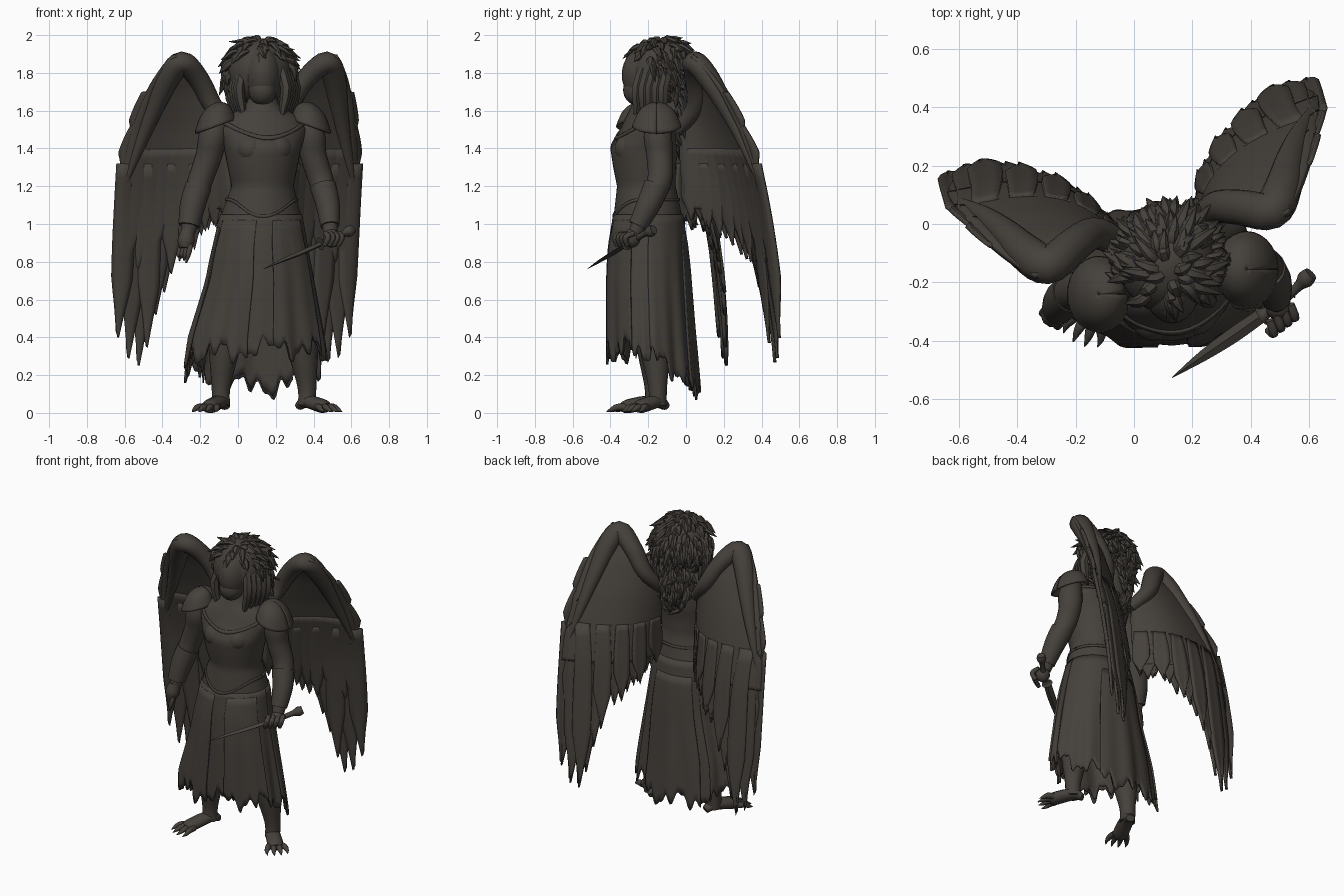
import bpy, bmesh, random
from math import sin, cos, pi, radians
from mathutils import Vector

random.seed(4)
cube = bpy.data.objects.get("Cube")
if cube:
    bpy.data.objects.remove(cube, do_unlink=True)

stone = bpy.data.materials.new("dark_stone")
stone.use_nodes = True
stone.diffuse_color = (0.06, 0.052, 0.044, 1)
stone.node_tree.nodes["Principled BSDF"].inputs["Base Color"].default_value = stone.diffuse_color


# ---------- helpers ----------
def lookup(table, key):
    """Linear interpolation in rows sorted by rising first entry."""
    if key <= table[0][0]:
        return table[0][1:]
    for a, b in zip(table, table[1:]):
        if key <= b[0]:
            t = (key - a[0]) / (b[0] - a[0])
            return [p + (q - p) * t for p, q in zip(a[1:], b[1:])]
    return table[-1][1:]


def spline(points, t):
    """Catmull-Rom point through tuples of any length."""
    last = len(points) - 1
    i = min(int(t * last), last - 1)
    f = t * last - i
    around = [points[min(max(i + k, 0), last)] for k in (-1, 0, 1, 2)]
    return [b + 0.5 * f * (c - a + f * (2 * a - 5 * b + 4 * c - d + f * (3 * (b - c) + d - a)))
            for a, b, c, d in zip(*around)]


def build(name, patches, nu, nv, closed=True, thick=0.0):
    """Make one object from surface functions f(u, v)."""
    bm = bmesh.new()
    for f in patches:
        cols = nu if closed else nu + 1
        rows = [[bm.verts.new(f(i / nu, j / nv)) for i in range(cols)] for j in range(nv + 1)]
        for low, high in zip(rows, rows[1:]):
            for i in range(nu):
                k = (i + 1) % cols
                bm.faces.new((low[i], low[k], high[k], high[i]))
        if closed:
            bm.faces.new(rows[0][::-1])
            bm.faces.new(rows[-1])
    bmesh.ops.recalc_face_normals(bm, faces=bm.faces[:])
    mesh = bpy.data.meshes.new(name)
    bm.to_mesh(mesh)
    bm.free()
    obj = bpy.data.objects.new(name, mesh)
    bpy.context.collection.objects.link(obj)
    mesh.materials.append(stone)
    if thick:
        mod = obj.modifiers.new("thickness", "SOLIDIFY")
        mod.thickness, mod.offset = thick, 0
    bpy.ops.object.select_all(action="DESELECT")
    obj.select_set(True)
    bpy.context.view_layer.objects.active = obj
    bpy.ops.object.shade_smooth_by_angle(angle=radians(45))


def tube(points, flat=1.0):
    """Tapered limb through (x, y, z, radius) points."""
    run = Vector(points[-1][:3]) - Vector(points[0][:3])
    ref = Vector((0, 0, 1)) if abs(run.z) < 0.6 * run.length else Vector((0, 1, 0))

    def f(u, v):
        x, y, z, r = spline(points, v)
        way = Vector(spline(points, min(v + 0.02, 1))[:3]) - Vector(spline(points, max(v - 0.02, 0))[:3])
        side = way.cross(ref).normalized()
        up = side.cross(way).normalized()
        return Vector((x, y, z)) + max(r, 0.001) * (side * cos(2 * pi * u) + up * flat * sin(2 * pi * u))
    return f


def ball(centre, size):
    def f(u, v):
        a, b = 2 * pi * u, pi * min(max(v, 0.01), 0.99)
        return Vector(centre) + Vector((size[0] * sin(b) * cos(a), size[1] * sin(b) * sin(a), size[2] * cos(b)))
    return f


# ---------- torso and dress ----------
BODY = [(0.1, 0.1, -0.175, 0.385, 0.23), (0.4, 0.1, -0.19, 0.345, 0.22), (0.7, 0.12, -0.2, 0.275, 0.21),
        (0.9, 0.12, -0.2, 0.24, 0.2), (1.02, 0.12, -0.2, 0.22, 0.185), (1.2, 0.13, -0.21, 0.165, 0.155),
        (1.3, 0.13, -0.22, 0.185, 0.165), (1.4, 0.13, -0.22, 0.205, 0.18), (1.5, 0.13, -0.195, 0.24, 0.15),
        (1.57, 0.13, -0.19, 0.2, 0.125), (1.62, 0.13, -0.19, 0.09, 0.1), (1.72, 0.13, -0.19, 0.06, 0.065)]


def body_point(a, z, off=0.0):
    cx, cy, rx, ry = lookup(BODY, z)
    fold = max(0, min(1, (1.0 - z) / 0.7))
    k = 1 + fold * (0.03 * sin(9 * a) + 0.02 * sin(16 * a + 1))
    x, y = (rx * k + off) * cos(a), (ry * k + off) * sin(a)
    yaw = radians(10) * max(0, min(1, (z - 0.9) / 0.4))
    return Vector((cx + x * cos(yaw) - y * sin(yaw), cy + x * sin(yaw) + y * cos(yaw), z))


def panel(start, end, top, lift, off):
    """Cloth panel over an arc of the body, with a ragged hem."""
    def f(u, v):
        a = radians(start + (end - start) * u)
        hem = 0.34 - 0.15 * max(0, sin(a) + 0.25) + lift + 0.035 * sin(8 * a) + 0.03 * sin(21 * a + 1) + 0.02 * sin(37 * a)
        return body_point(a, top + (hem - top) * v, off * min(1, 4 * v))
    return f


build("torso", [lambda u, v: body_point(2 * pi * u, 0.9 + 0.82 * v)], 40, 30)
build("skirt", [panel(0, 360, 1.05, 0, 0.0)], 140, 18, False, 0.012)
build("skirt_flaps", [panel(205, 262, 1.02, -0.02, 0.012), panel(284, 335, 1.02, 0.0, 0.012),
                      panel(60, 125, 0.95, -0.02, 0.01), panel(135, 200, 0.98, -0.03, 0.01)], 36, 14, False, 0.012)
build("bust", [ball((0.065, -0.3, 1.4), (0.085, 0.1, 0.085)),
               ball((0.21, -0.28, 1.4), (0.085, 0.1, 0.085))], 20, 12)


def collar(u, v):
    a = 2 * pi * u
    return body_point(a, 1.535 - 0.08 * max(0, -sin(a)) ** 3 + 0.02 * (v - 0.5), 0.002)


def girdle(u, v):
    a = 2 * pi * u
    return body_point(a, 1.13 - 0.09 * max(0, -sin(a)) ** 4 + 0.015 * (v - 0.5), 0.002)


build("collar", [collar], 48, 2, False, 0.01)
build("girdle", [girdle], 48, 2, False, 0.01)

# ---------- head and hair ----------
build("head", [ball((0.13, -0.205, 1.79), (0.1, 0.135, 0.155)),
               ball((0.13, -0.248, 1.71), (0.075, 0.085, 0.085))], 24, 16)
MASSES = [((0.115, -0.13, 1.805), (0.17, 0.175, 0.178), 210), ((0.13, -0.06, 1.62), (0.12, 0.09, 0.24), 110)]
build("hair_cap", [ball(c, s) for c, s, n in MASSES], 28, 18)
locks = []
for centre, size, count in MASSES:
    made = 0
    while made < count:
        n = Vector([random.gauss(0, 1) for k in range(3)]).normalized()
        if n.y < -0.35 and n.z < 0.6 or n.z < -0.85:
            continue
        made += 1
        p = Vector(centre) + Vector([a * b for a, b in zip(n, size)])
        # each lock lies along the scalp, then curls away from it
        fall = Vector((n.x * 0.4, 0.25 + n.y * 0.2, -1))
        drop = (fall - n * fall.dot(n) * 0.95).normalized() * random.uniform(0.06, 0.12)
        wild = Vector([random.uniform(-0.025, 0.025) for k in range(3)])
        stations = [(p - n * 0.02, 0.02), (p + n * 0.01 + drop * 0.3, 0.022),
                    (p + n * 0.012 + drop * 0.7 + wild * 0.5, 0.014), (p + n * 0.015 + drop + wild, 0.001)]
        locks.append(tube([(*q, r) for q, r in stations], 0.7))
for side in (-1, 1):
    for k in range(5):
        x, y = 0.13 + side * (0.1 + 0.012 * k), -0.26 + 0.035 * k
        locks.append(tube([(x, y + 0.03, 1.82, 0.025), (x + side * 0.025, y, 1.72, 0.03),
                           (x + side * 0.01, y, 1.62, 0.022), (x - side * 0.01, y - 0.01, 1.51 + 0.015 * k, 0.002)]))
build("hair_locks", locks, 6, 6)

# ---------- arms, shoulder guards, hands ----------
build("left_arm", [tube([(0.36, -0.15, 1.56, 0.05), (0.385, -0.15, 1.47, 0.075), (0.4, -0.14, 1.36, 0.07),
                         (0.44, -0.14, 1.23, 0.066), (0.475, -0.2, 1.1, 0.058), (0.49, -0.27, 0.95, 0.036)])], 18, 24)
build("right_arm", [tube([(-0.1, -0.23, 1.56, 0.05), (-0.13, -0.24, 1.47, 0.075), (-0.155, -0.23, 1.36, 0.07),
                          (-0.2, -0.23, 1.23, 0.066), (-0.24, -0.26, 1.1, 0.062), (-0.265, -0.3, 0.94, 0.034)])], 18, 24)
build("bracers", [tube([(0.45, -0.155, 1.2, 0.07), (0.476, -0.2, 1.1, 0.064), (0.487, -0.255, 0.99, 0.05)]),
                  tube([(-0.21, -0.235, 1.2, 0.07), (-0.24, -0.26, 1.1, 0.068), (-0.26, -0.29, 0.99, 0.056)])], 18, 8)
for label, x, y, tilt in (("left", 0.385, -0.155, 1), ("right", -0.12, -0.24, -1)):
    def guard(u, v, x=x, y=y, tilt=tilt):
        b, a = 0.02 + 1.55 * v, 2 * pi * u
        flare = 1 + 0.4 * max(0, v - 0.8)
        across = 0.095 * flare * sin(b) * cos(a)
        return Vector((x + across, y + 0.115 * flare * sin(b) * sin(a), 1.515 + 0.12 * cos(b) - tilt * across * 0.35))
    build(label + "_shoulder_guard", [guard], 28, 12, False, 0.014)

build("left_hand", [ball((0.495, -0.285, 0.925), (0.045, 0.045, 0.05))] +
      [tube([(0.535 - k * 0.024, -0.275 - k * 0.018, 0.95, 0.014), (0.55 - k * 0.024, -0.32 - k * 0.018, 0.93, 0.016),
             (0.53 - k * 0.024, -0.31 - k * 0.018, 0.885, 0.012)]) for k in range(4)], 12, 8)
build("right_hand", [tube([(-0.265, -0.3, 0.97, 0.035), (-0.275, -0.31, 0.91, 0.045), (-0.28, -0.32, 0.87, 0.03)])] +
      [tube([(-0.25 - k * 0.017, -0.335 + k * 0.015, 0.89, 0.013), (-0.262 - k * 0.017, -0.35 + k * 0.015, 0.84, 0.013),
             (-0.275 - k * 0.012, -0.34 + k * 0.015, 0.795 + k * 0.012, 0.005)]) for k in range(4)], 10, 8)

# ---------- dagger ----------
build("dagger_grip", [tube([(0.605, -0.17, 0.97, 0.024), (0.585, -0.19, 0.96, 0.03), (0.56, -0.215, 0.95, 0.017),
                            (0.5, -0.27, 0.92, 0.017), (0.45, -0.305, 0.9, 0.02), (0.435, -0.315, 0.895, 0.035)])], 12, 16)
build("dagger_blade", [tube([(0.44, -0.31, 0.895, 0.024), (0.34, -0.38, 0.85, 0.026),
                             (0.23, -0.455, 0.805, 0.018), (0.13, -0.525, 0.76, 0.001)], 0.5)], 4, 8)

# ---------- legs and clawed feet ----------
for label, hip, ankle, toes in (("left", (0.26, -0.21), (0.365, -0.15), (0.5, -0.29)),
                                ("right", (-0.01, -0.21), (-0.09, -0.17), (-0.18, -0.39))):
    h, k, t = Vector(hip), Vector(ankle), Vector(toes)
    way = (t - k).normalized()
    across = Vector((-way.y, way.x))
    heel, ball_of_foot = k - way * 0.06, k.lerp(t, 0.6)
    build(label + "_leg", [tube([(*h, 0.85, 0.1), (*h.lerp(k, 0.6), 0.5, 0.09), (*h.lerp(k, 0.8), 0.33, 0.08),
                                 (*k, 0.14, 0.05), (*k, 0.04, 0.048)])], 16, 20)
    parts = [tube([(*heel, 0.035, 0.028), (*k, 0.06, 0.045), (*ball_of_foot, 0.036, 0.05),
                   (*k.lerp(t, 0.75), 0.025, 0.035)], 0.75)]
    for j in (-1.5, -0.5, 0.5, 1.5):
        base, tip = ball_of_foot + across * 0.026 * j, t + across * 0.042 * j - way * 0.015 * abs(j)
        parts.append(tube([(*base, 0.03, 0.018), (*base.lerp(tip, 0.6), 0.03, 0.018),
                           (*tip, 0.018, 0.012), (*(tip + way * 0.03), 0.006, 0.002)]))
    build(label + "_foot", parts, 12, 10)

# ---------- wings ----------
SHELL = [(1.89, 0.18, 0.23), (1.83, 0.14, 0.3), (1.7, 0.09, 0.4), (1.5, 0.0, 0.5),
         (1.35, -0.01, 0.55), (1.2, 0.0, 0.59), (1.08, 0.03, 0.61)]
EDGE = [(0.3, 0.64)] + [(z, outer) for z, inner, outer in SHELL[::-1]]
TIPS = [(0.0, 1.03), (0.25, 0.95), (0.52, 0.86), (0.66, 0.66), (0.76, 0.45), (0.87, 0.29), (1.0, 0.42)]
RIDGE = [(-0.02, 1.5, 0.045), (0.09, 1.62, 0.055), (0.145, 1.76, 0.06), (0.2, 1.855, 0.065),
         (0.28, 1.78, 0.065), (0.38, 1.61, 0.05), (0.47, 1.43, 0.035), (0.57, 1.2, 0.012)]


def make_wing(label, root, span):
    out = Vector((*span, 0)).normalized()
    front = out.cross(Vector((0, 0, 1)))
    if front.y > 0:
        front = -front

    def place(s, z, off=0.0):
        """The leading edge leans forward; the wing bows back behind it."""
        lean = 0.035 + 0.225 * max(0, (z - 0.3) / 1.6) ** 1.5
        behind = max(lookup(EDGE, z)[0] - s, 0) / 0.74
        return Vector((*root, z)) + out * s + front * (lean - 0.165 * sin(behind * pi) + off)

    def shell(u, v):
        z, inner, outer = spline(SHELL, v)
        return place(inner + (outer - inner) * u, z)

    def feather(start, end, width, off):
        def f(u, v):
            s = start[0] + (end[0] - start[0]) * v
            z = start[1] + (end[1] - start[1]) * v
            taper = min(1, 3 * (1.02 - v)) * (0.75 + 0.25 * sin(pi * v))
            c = 2 * u - 1
            return place(s + 0.5 * width * taper * c, z + 0.015 * c * v, off - 0.006 * c * c)
        return f

    plumes = []
    for i in range(15):
        t = i / 14
        z = lookup(TIPS, t)[0] + random.uniform(-0.05, 0.04)
        plumes.append(feather((0.04 + 0.52 * t, 1.32), (0.04 + 0.6 * t, z), 0.1, 0.007 * (i % 3 - 1)))
    for i in range(9):
        t = i / 8
        plumes.append(feather((0.06 + 0.4 * t, 1.4), (0.04 + 0.57 * t, 1.0 - 0.22 * t + random.uniform(-0.04, 0.04)), 0.11, 0.006))
    for z in (1.6, 1.43):
        edge = lookup(EDGE, z)[0]
        plumes.append(feather((edge - 0.06, z + 0.1), (edge + 0.05, z - 0.14), 0.1, 0.0))
    build(label + "_wing_shell", [shell], 16, 24, False, 0.022)
    build(label + "_wing_feathers", plumes, 4, 12, False, 0.016)
    build(label + "_wing_ridge", [tube([(*place(s, z), r) for s, z, r in RIDGE], 0.9)], 16, 32)


make_wing("left", (0.185, 0.0), (0.58, 0.81))
make_wing("right", (-0.03, -0.03), (-0.92, 0.38))
